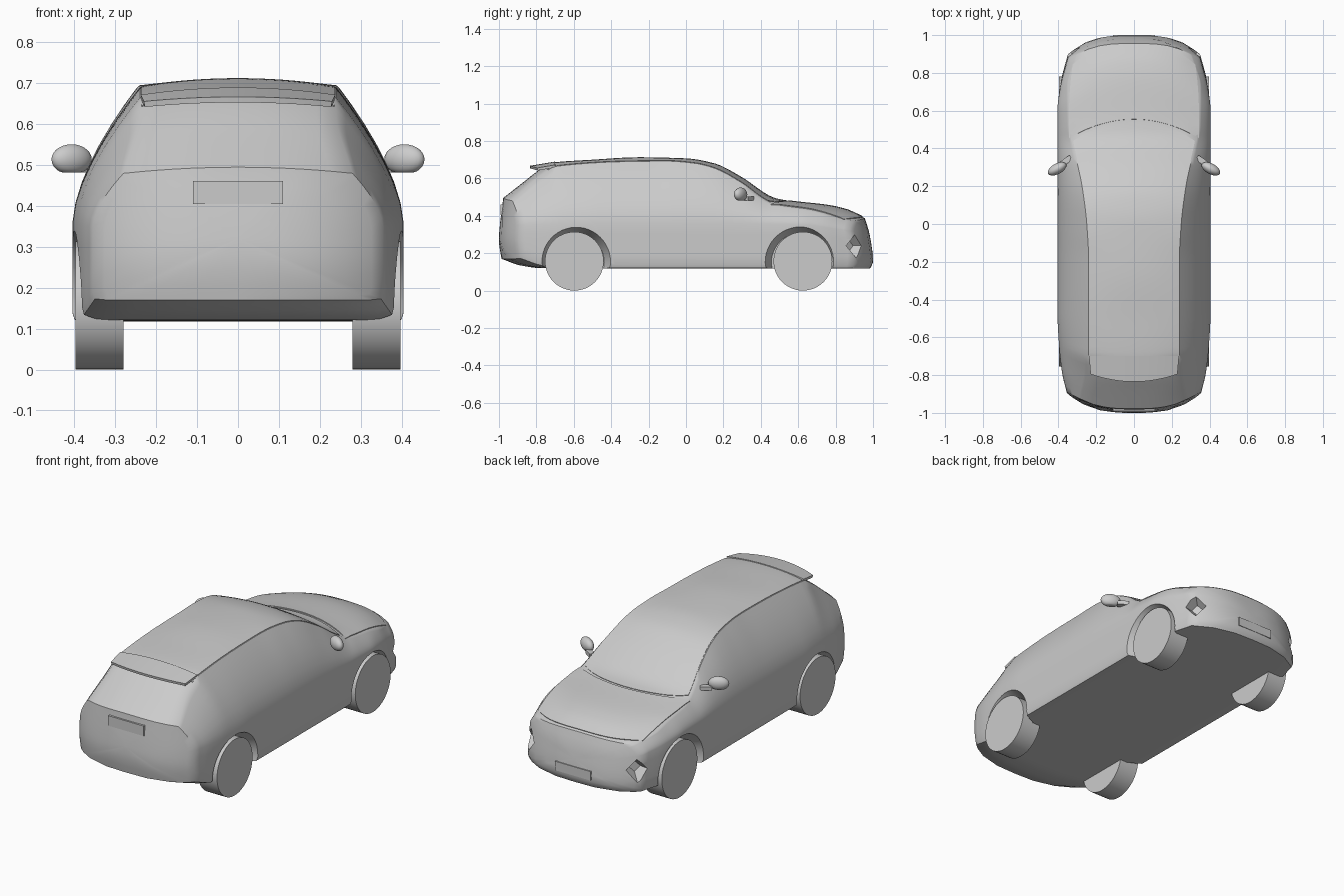
import bpy, bmesh, math
from mathutils import Vector, Matrix
from mathutils.bvhtree import BVHTree

if "Cube" in bpy.data.objects:
    bpy.data.objects.remove(bpy.data.objects["Cube"])


def curve(*pts):
    """Monotone smooth curve through (t, value) points."""
    n = len(pts)
    d = [(pts[i+1][1]-pts[i][1])/(pts[i+1][0]-pts[i][0]) for i in range(n-1)]
    m = [d[0]] + [0 if a*b <= 0 else 2*a*b/(a+b) for a, b in zip(d, d[1:])] + [d[-1]]

    def f(t):
        t = min(max(t, pts[0][0]), pts[-1][0])
        i = max(k for k in range(n-1) if pts[k][0] <= t)
        h = pts[i+1][0]-pts[i][0]
        s = (t-pts[i][0])/h
        return (pts[i][1]*(1+2*s)*(1-s)**2 + h*m[i]*s*(1-s)**2
                + pts[i+1][1]*s*s*(3-2*s) + h*m[i+1]*s*s*(s-1))
    return f


# Guide curves along the length: centre line, roof/hood edge, widths, bottom
z_centre = curve((-1, .495), (-.9, .57), (-.8, .645), (-.74, .68), (-.5, .697), (-.25, .71), (0, .704),
                 (.15, .678), (.285, .612), (.48, .492), (.56, .478), (.8, .452), (.9, .43), (1, .388))
z_edge = curve((-1, .48), (-.8, .625), (-.72, .665), (-.3, .69), (-.1, .692), (.05, .68), (.15, .655),
               (.3, .575), (.42, .49), (.5, .462), (.75, .432), (1, .372))
x_edge = curve((-1, .28), (-.8, .24), (-.2, .24), (0, .25), (.2, .275), (.43, .325), (.55, .345), (.85, .35), (1, .3))
half_w = curve((-1, .355), (-.9, .38), (-.75, .395), (-.5, .405), (.7, .405), (.85, .39), (1, .35))
z_low = curve((-1, .17), (-.9, .135), (-.78, .12), (1, .117))
z_shoulder = curve((-1, .35), (-.6, .36), (.7, .355), (1, .32))
# Nose and tail outlines by height
nose = curve((.11, .98), (.155, 1), (.3, .982), (.39, .955))
tail = curve((.16, .985), (.27, 1), (.49, .978))


def bend(x, y, z):
    """Round the ends of the body in plan and in profile."""
    end = (nose if y > 0 else tail)(z) - .15*(abs(x)/.4)**3
    if abs(y) > .4:
        y = math.copysign(.4 + (abs(y)-.4)*(end-.4)/.6, y)
    return Vector((x, y, z))


def section(y):
    w, zb, zs, xe, ze, zc = (f(y) for f in (half_w, z_low, z_shoulder, x_edge, z_edge, z_centre))
    half = [(0, zb), (.35*w, zb), (.7*w, zb), (.9*w, zb), (.985*w, zb+.003), (w, zb+.02)]
    half += [(w, zb+.02+(zs-zb-.02)*k) for k in (.25, .5, .75)]
    half += [(w+(xe-w)*k**1.6, zs+(ze-zs)*k) for k in (0, .15, .3, .45, .6, .75, .9, 1)]
    half += [(xe*g, ze+(zc-ze)*(1-g*g)) for g in (.8, .6, .4, .2, 0)]
    return half + [(-x, z) for x, z in half[-2:0:-1]]


def make(name, bm, angle=40):
    bmesh.ops.recalc_face_normals(bm, faces=bm.faces)
    me = bpy.data.meshes.new(name)
    bm.to_mesh(me)
    bm.free()
    ob = bpy.data.objects.new(name, me)
    bpy.context.collection.objects.link(ob)
    smooth(ob, angle)
    return ob


def activate(ob):
    bpy.ops.object.select_all(action='DESELECT')
    ob.select_set(True)
    bpy.context.view_layer.objects.active = ob


def smooth(ob, angle=40):
    activate(ob)
    bpy.ops.object.shade_smooth_by_angle(angle=math.radians(angle))


# Body shell: lofted sections with bulged end caps
bm = bmesh.new()
rings = []
caps = (.03, .25, .5, .75, .92)
for s in caps:
    rings.append([bend(x*s, -1, .32+(z-.32)*s) for x, z in section(-1)])
N = 64
for i in range(N+1):
    y = -1 + 2*i/N
    rings.append([bend(x, y, z) for x, z in section(y)])
for s in reversed(caps):
    rings.append([bend(x*s, 1, .25+(z-.25)*s) for x, z in section(1)])
rows = [[bm.verts.new(p) for p in r] for r in rings]
n = len(rows[0])
for a, b in zip(rows, rows[1:]):
    for k in range(n):
        bm.faces.new((a[k], a[(k+1) % n], b[(k+1) % n], b[k]))
bm.faces.new(rows[0])
bm.faces.new(rows[-1])
bmesh.ops.recalc_face_normals(bm, faces=bm.faces)
tree = BVHTree.FromBMesh(bm)
body = make("body", bm)


def cone(name, r1, r2, depth, matrix, seg=48):
    bm = bmesh.new()
    bmesh.ops.create_cone(bm, cap_ends=True, segments=seg, radius1=r1, radius2=r2, depth=depth, matrix=matrix)
    return make(name, bm)


def cut(cutter):
    mod = body.modifiers.new("cut", 'BOOLEAN')
    mod.operation, mod.solver, mod.object = 'DIFFERENCE', 'EXACT', cutter
    activate(body)
    bpy.ops.object.modifier_apply(modifier=mod.name)
    bpy.data.objects.remove(cutter)


# Wheel arches, wheels, front intakes and mirrors on both sides
for s, side in ((1, "right"), (-1, "left")):
    axle = Matrix.Rotation(s*math.pi/2, 4, 'Y')
    for y, ya, end in ((.625, .612, "front"), (-.597, -.592, "rear")):
        cut(cone("arch_cutter", .155, .2, .1, Matrix.Translation((s*.38, ya, .152)) @ axle))
        cone(f"{end}_wheel_{side}", .157, .157, .118, Matrix.Translation((s*.339, y, .157)) @ axle)
    aim = Vector((s*.75, .65, 0)).to_track_quat('Z', 'Y').to_matrix().to_4x4()
    cut(cone("intake_cutter", .03, .085, .09, Matrix.Translation((s*.325, .9, .24)) @ aim, 4))

    bm = bmesh.new()
    bmesh.ops.create_uvsphere(bm, u_segments=24, v_segments=14, radius=1,
                              matrix=Matrix.Translation((s*.407, .292, .514)) @ Matrix.Rotation(-s*.5, 4, 'Z')
                              @ Matrix.Diagonal((.054, .028, .037, 1)))
    for v in bm.verts:
        v.co.z = max(v.co.z, .482)
    make(f"mirror_{side}", bm)
    bm = bmesh.new()
    bmesh.ops.create_cube(bm, size=1, matrix=Matrix.Translation((s*.358, .335, .493))
                          @ Matrix.Rotation(-s*.6, 4, 'Z') @ Matrix.Diagonal((.06, .03, .022, 1)))
    make(f"mirror_arm_{side}", bm)
smooth(body)


def panel(name, fn, nu, nv, thick):
    """Thin panel from a grid function of u in -1..1 and v in 0..1."""
    bm = bmesh.new()
    g = [[bm.verts.new(fn(-1+2*i/nu, j/nv)) for i in range(nu+1)] for j in range(nv+1)]
    for a, b in zip(g, g[1:]):
        for i in range(nu):
            bm.faces.new((a[i], a[i+1], b[i+1], b[i]))
    ob = make(name, bm)
    if ob.data.polygons[0].normal.z < 0:
        ob.data.flip_normals()
    mod = ob.modifiers.new("thickness", 'SOLIDIFY')
    mod.thickness, mod.offset = thick, -1
    activate(ob)
    bpy.ops.object.modifier_apply(modifier=mod.name)
    smooth(ob)


def on_body(x, y, lift):
    hit = tree.ray_cast(Vector((x, y, 2)), Vector((0, 0, -1)))[0]
    return Vector((x, y, hit.z + lift))


def hood(u, v):
    y0, y1 = .555-.1*u*u, .945-.1*abs(u)**3
    y = y0+(y1-y0)*v
    return on_body(u*.345*(1-.06*v**3), y, .005)


def roof(u, v):
    y = -.74+v*(1.28-.1*u*u)
    return on_body(u*x_edge(y)*.985, y, .003)


def spoiler(u, v):
    y = -.7-v*(.135-.04*u*u)
    return Vector((u*(.238-.008*v), y, .690+(y+.7)*.17-.018*u*u))


panel("hood", hood, 16, 20, .01)
panel("roof_and_windshield", roof, 14, 40, .008)
panel("rear_spoiler", spoiler, 16, 6, .014)

# Number plates, blank
for name, y, z, h in (("rear_plate", -.984, .433, .056), ("front_plate", .994, .185, .05)):
    bm = bmesh.new()
    bmesh.ops.create_cube(bm, size=1, matrix=Matrix.Translation((0, y, z)) @ Matrix.Diagonal((.22, .014, h, 1)))
    make(name, bm)
